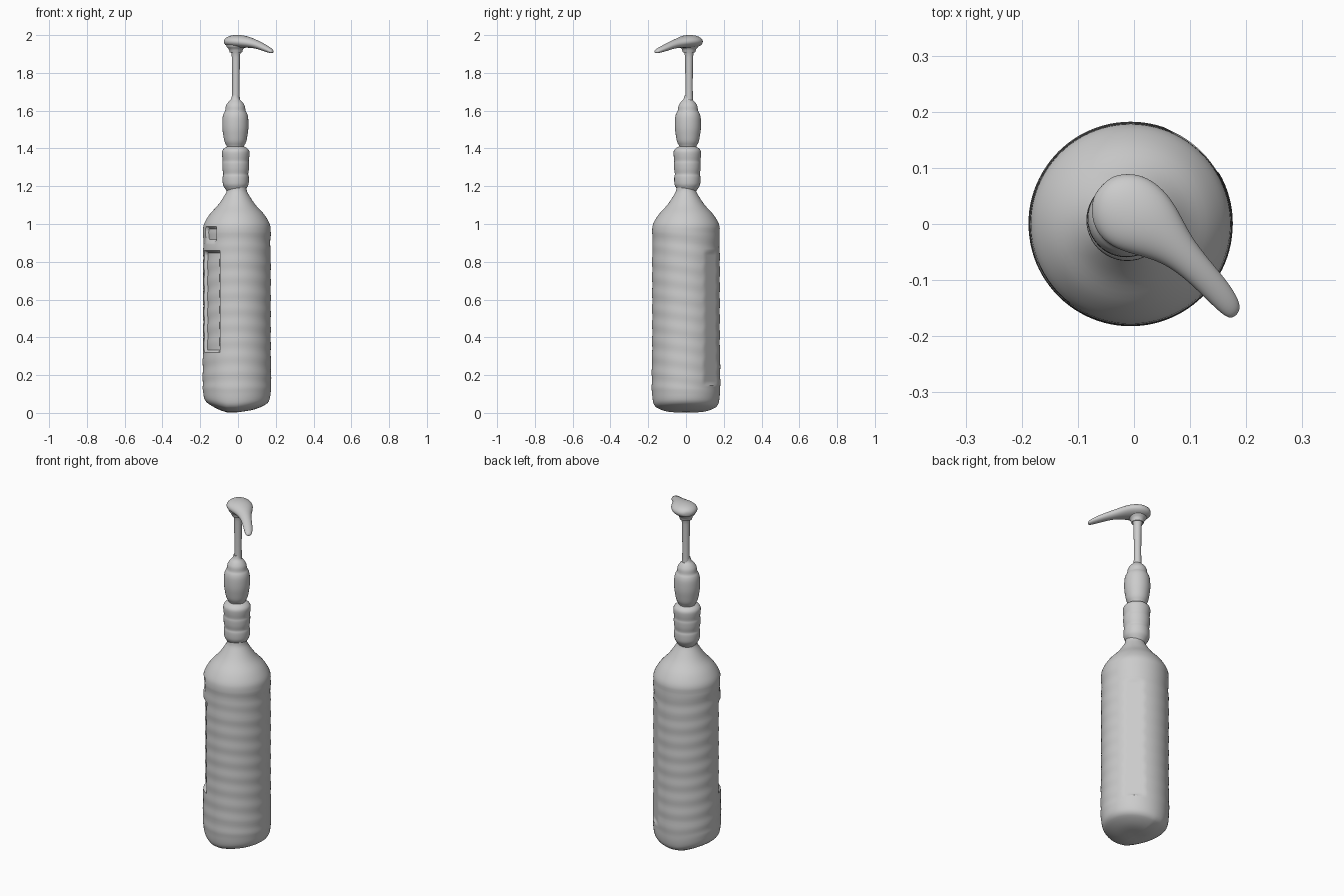
import bpy, bmesh
from math import sin, cos, pi, radians

if "Cube" in bpy.data.objects:
    bpy.data.objects.remove(bpy.data.objects["Cube"])


def finish(name, bm, smooth=40, subsurf=0):
    bmesh.ops.recalc_face_normals(bm, faces=bm.faces)
    me = bpy.data.meshes.new(name)
    bm.to_mesh(me)
    bm.free()
    ob = bpy.data.objects.new(name, me)
    bpy.context.collection.objects.link(ob)
    if subsurf:
        ob.modifiers.new("smooth", 'SUBSURF').levels = subsurf
        ob.modifiers["smooth"].render_levels = subsurf
    bpy.ops.object.select_all(action='DESELECT')
    ob.select_set(True)
    bpy.context.view_layer.objects.active = ob
    bpy.ops.object.shade_smooth_by_angle(angle=radians(smooth))
    return ob


def skin(rings):
    """Join equal-length point rings into a closed, capped tube."""
    bm = bmesh.new()
    vs = [[bm.verts.new(p) for p in r] for r in rings]
    n = len(vs[0])
    for a, b in zip(vs, vs[1:]):
        for i in range(n):
            j = (i + 1) % n
            bm.faces.new((a[i], a[j], b[j], b[i]))
    bm.faces.new(vs[0][::-1])
    bm.faces.new(vs[-1])
    return bm


def densify(profile, step):
    """Smooth (Catmull-Rom) refinement of a (radius, z) profile."""
    p = [profile[0]] + profile + [profile[-1]]
    out = []
    for k in range(1, len(p) - 2):
        a, b, c, d = p[k - 1:k + 3]
        n = max(3, int(abs(c[1] - b[1]) / step))
        for i in range(n):
            t = i / n
            m = [0.5 * (2*b[q] + (c[q]-a[q])*t + (2*a[q]-5*b[q]+4*c[q]-d[q])*t*t
                        + (3*b[q]-a[q]-3*c[q]+d[q])*t**3) for q in (0, 1)]
            out.append((max(m[0], 0.002), m[1]))
    return out + [profile[-1]]


def lathe(name, profile, cx, cy, shape=None, seg=48, step=0.02):
    rings = []
    for r, z in densify(profile, step):
        ring = []
        for i in range(seg):
            a = 2 * pi * i / seg
            rr, zz = shape(r, z, a) if shape else (r, z)
            ring.append((cx + rr * cos(a), cy + rr * sin(a), zz))
        rings.append(ring)
    return finish(name, skin(rings))


# Bottle: wrapped label recess, flattened back panel, uneven base
def bottle_shape(r, z, a):
    deg = a * 180 / pi
    if 0.1 < z < 0.97:
        r += 0.0012 * sin(z * 75 + 2 * sin(a))
    if 0.33 < z < 0.85 and 196 < deg < 238:
        r -= 0.016
    if 0.91 < z < 0.98 and 205 < deg < 230:
        r -= 0.014
    if 0.15 < z < 0.85 and 26 < deg < 72:
        r = min(r, 0.172 / cos(a - radians(49)))
    if z < 0.2:
        x = r * cos(a) / 0.18
        z += (0.2 - z) / 0.2 * (0.05 * max(0, -x - 0.3) + 0.025 * max(0, x))
    return r, z


lathe("bottle", [(0.002, 0.004), (0.08, 0.004), (0.14, 0.02), (0.17, 0.045),
                 (0.18, 0.11), (0.181, 0.2), (0.179, 0.4), (0.179, 0.6),
                 (0.179, 0.8), (0.177, 0.9), (0.179, 0.96), (0.174, 1.0),
                 (0.145, 1.05), (0.10, 1.1), (0.066, 1.15), (0.052, 1.18),
                 (0.05, 1.22)], -0.006, 0, bottle_shape, seg=96, step=0.012)

# Ribbed neck collar
lathe("neck_collar", [(0.045, 1.17), (0.064, 1.2), (0.069, 1.22), (0.069, 1.25),
                      (0.066, 1.265), (0.070, 1.29), (0.071, 1.32), (0.069, 1.335),
                      (0.072, 1.36), (0.072, 1.385), (0.062, 1.4), (0.045, 1.41)],
      -0.012, 0.007)

# Bulbous pump cap with stepped top
lathe("pump_cap", [(0.044, 1.39), (0.045, 1.41), (0.057, 1.435), (0.064, 1.47),
                   (0.069, 1.51), (0.068, 1.56), (0.062, 1.585), (0.054, 1.6),
                   (0.05, 1.625), (0.038, 1.645), (0.024, 1.66), (0.018, 1.68)],
      -0.014, 0.010)

# Thin pump stem flaring into the head
lathe("pump_stem", [(0.023, 1.63), (0.02, 1.68), (0.02, 1.8), (0.023, 1.9),
                    (0.032, 1.907), (0.038, 1.925), (0.05, 1.94), (0.05, 1.95)],
      -0.011, 0.016, seg=32)

# Pump head with drooping spout:
# (distance along spout, side offset, half width, mid height, half height)
sections = [(-0.068, 0, 0.015, 1.963, 0.010), (-0.060, 0, 0.036, 1.965, 0.022),
            (-0.035, 0, 0.061, 1.966, 0.032), (0.0, 0, 0.071, 1.966, 0.036),
            (0.035, 0.003, 0.066, 1.966, 0.034), (0.07, 0.008, 0.051, 1.963, 0.030),
            (0.11, 0.010, 0.034, 1.957, 0.025), (0.16, 0.009, 0.027, 1.945, 0.021),
            (0.21, 0.006, 0.025, 1.929, 0.018), (0.25, 0.001, 0.020, 1.917, 0.013),
            (0.265, -0.002, 0.010, 1.911, 0.007)]
ux, uy = 0.725, -0.69
rings = []
for s, w, hw, zc, hh in sections:
    ring = []
    for i in range(20):
        a = 2 * pi * i / 20
        n = w + hw * cos(a)
        ring.append((-0.008 + s * ux - n * uy, 0.022 + s * uy + n * ux, zc + hh * sin(a)))
    rings.append(ring)
finish("pump_head", skin(rings), 60, subsurf=2)
